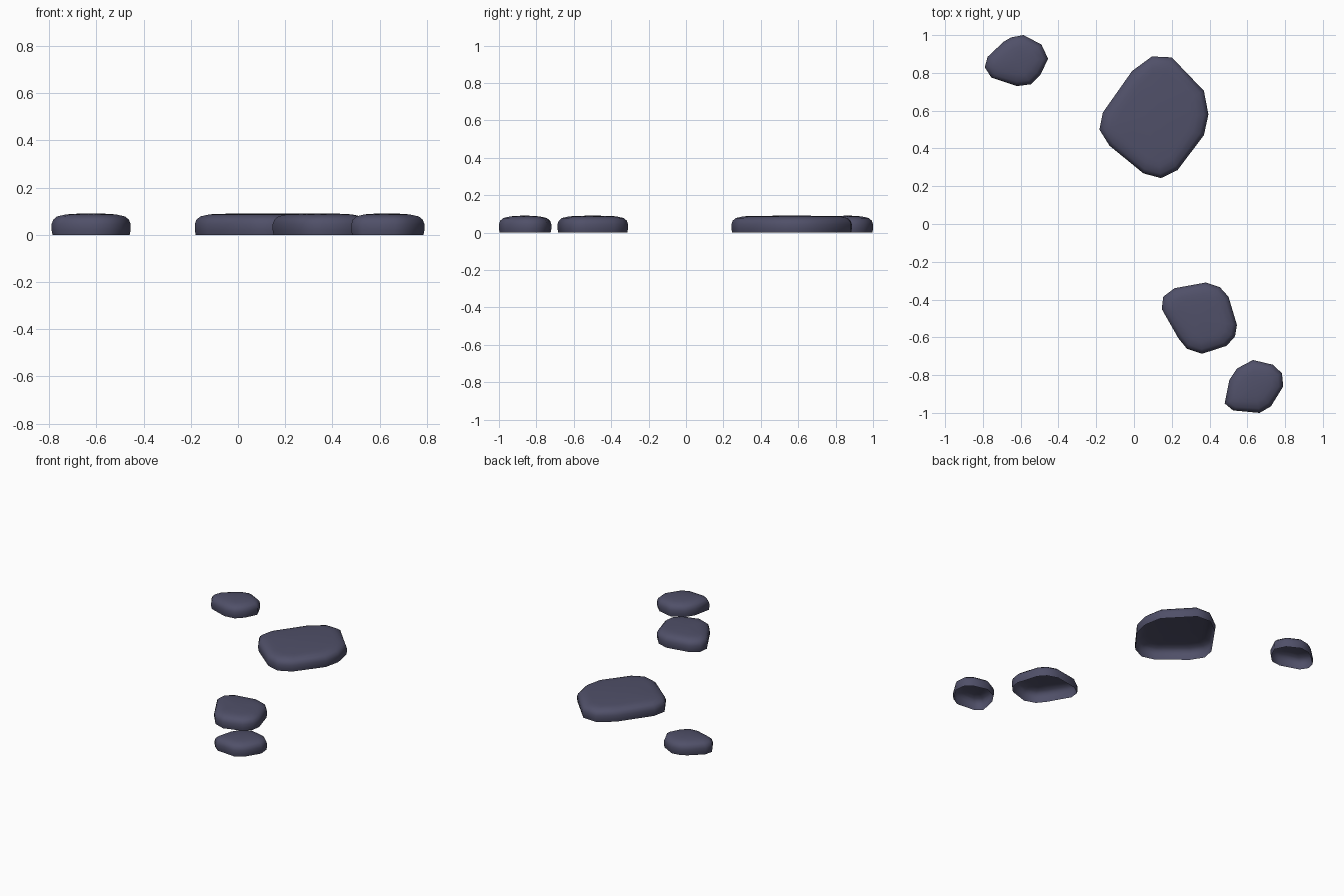
import bpy, bmesh
from mathutils import Vector

if "Cube" in bpy.data.objects:
    bpy.data.objects.remove(bpy.data.objects["Cube"])

mat = bpy.data.materials.new("dark_slate")
mat.diffuse_color = (0.08, 0.08, 0.14, 1)
mat.use_nodes = True
mat.node_tree.nodes["Principled BSDF"].inputs["Base Color"].default_value = mat.diffuse_color

# edge profile: (inset towards the centre, height)
PROFILE = [(0.004, 0.0), (0.0, 0.02), (0.0, 0.045), (0.007, 0.064),
           (0.024, 0.078), (0.06, 0.086), (0.09, 0.089)]


def stone(name, outline):
    """Rounded flat stone, open underneath, from its plan outline (clockwise)."""
    pts = [Vector((x, y, 0)) for x, y in outline]
    lo = Vector((min(p.x for p in pts), min(p.y for p in pts), 0))
    hi = Vector((max(p.x for p in pts), max(p.y for p in pts), 0))
    c = (lo + hi) / 2
    bm = bmesh.new()
    rings = []
    for inset, z in PROFILE:
        rings.append([bm.verts.new(p + (c - p).normalized() * inset + Vector((0, 0, z)))
                      for p in pts])
    n = len(pts)
    for a, b in zip(rings, rings[1:]):
        for i in range(n):
            j = (i + 1) % n
            bm.faces.new((a[j], a[i], b[i], b[j]))
    # gently domed top
    top = bm.verts.new(c + Vector((0, 0, 0.091)))
    for i in range(n):
        bm.faces.new((rings[-1][(i + 1) % n], rings[-1][i], top))
    for f in bm.faces:
        f.smooth = True
    me = bpy.data.meshes.new(name)
    bm.to_mesh(me)
    bm.free()
    me.materials.append(mat)
    ob = bpy.data.objects.new(name, me)
    bpy.context.collection.objects.link(ob)


stone("back_left_stone", [
    (-.79, .83), (-.775, .885), (-.69, .965), (-.65, .988), (-.585, 1.0), (-.49, .95),
    (-.455, .875), (-.495, .79), (-.545, .74), (-.62, .73), (-.755, .775)])
stone("large_stone", [
    (-.183, .50), (-.165, .59), (-.01, .81), (.095, .887), (.20, .882), (.37, .705),
    (.394, .58), (.37, .47), (.23, .285), (.143, .243), (.05, .268), (-.13, .415)])
stone("middle_stone", [
    (.147, -.45), (.155, -.385), (.215, -.34), (.38, -.31), (.455, -.335), (.50, -.385),
    (.545, -.535), (.535, -.595), (.49, -.645), (.36, -.687), (.28, -.66), (.235, -.605)])
stone("front_right_stone", [
    (.48, -.95), (.505, -.825), (.545, -.765), (.63, -.72), (.735, -.745), (.783, -.79),
    (.79, -.86), (.725, -.965), (.665, -1.0), (.525, -.987)])
